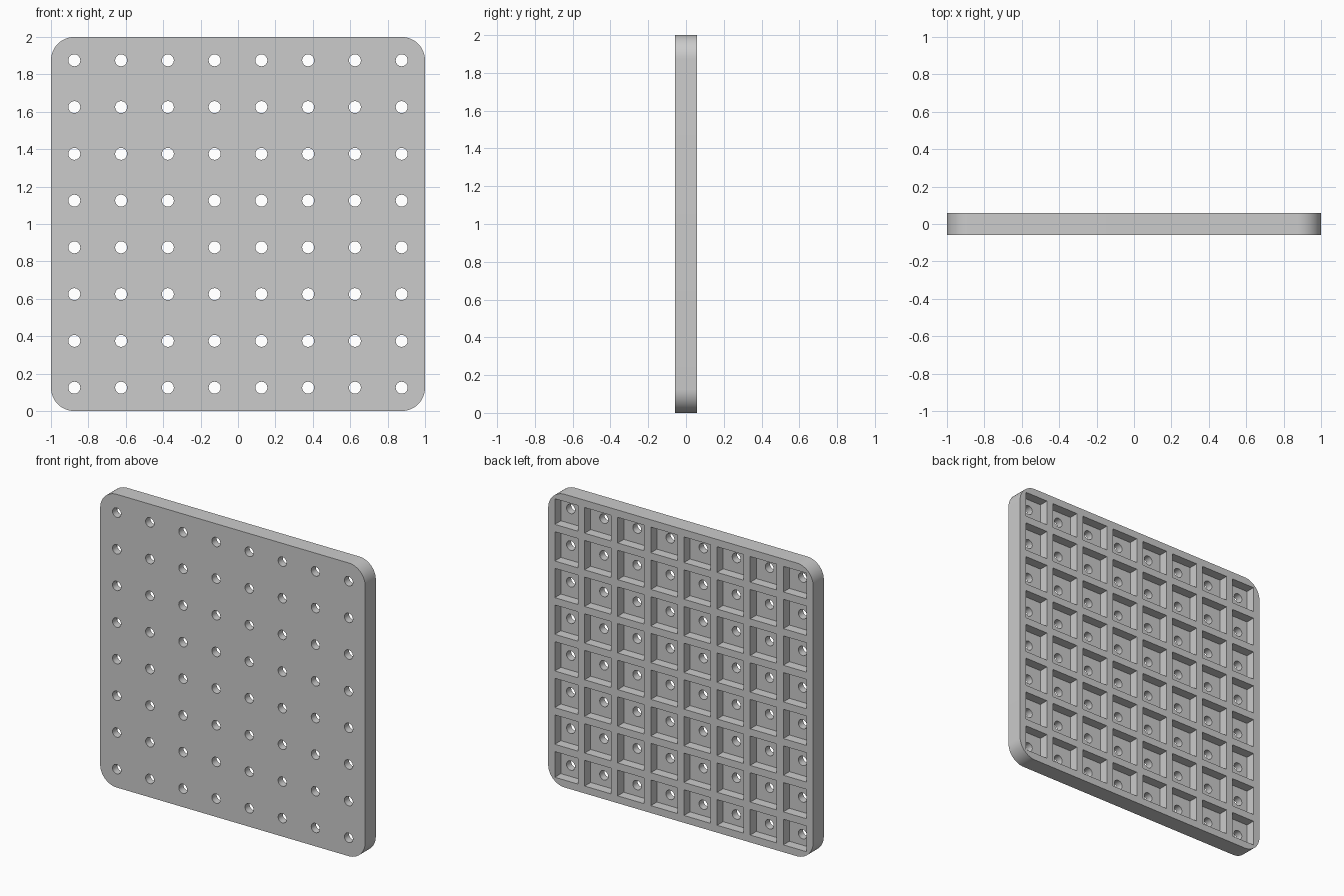
import bpy
import bmesh
from math import cos, sin, pi, radians
from mathutils import Matrix, Vector

cube = bpy.data.objects.get("Cube")
if cube:
    bpy.data.objects.remove(cube, do_unlink=True)

HALF_T = 0.0575      # half board thickness
CORNER = 0.125       # outer corner radius
CELLS = 8
PITCH = 2 / CELLS
RIB = 0.05           # rib and rim width
FLOOR_Y = -0.0075    # pocket floor
HOLE_R = 0.032

grey = bpy.data.materials.new("grey")
grey.use_nodes = True
colour = (0.6, 0.6, 0.6, 1)
grey.diffuse_color = colour
grey.node_tree.nodes["Principled BSDF"].inputs["Base Color"].default_value = colour


def make_object(name, bm):
    bmesh.ops.recalc_face_normals(bm, faces=bm.faces)
    mesh = bpy.data.meshes.new(name)
    bm.to_mesh(mesh)
    bm.free()
    mesh.materials.append(grey)
    obj = bpy.data.objects.new(name, mesh)
    bpy.context.collection.objects.link(obj)
    return obj


def cut(target, cutter):
    mod = target.modifiers.new(cutter.name, 'BOOLEAN')
    mod.operation = 'DIFFERENCE'
    mod.solver = 'EXACT'
    mod.object = cutter
    bpy.context.view_layer.objects.active = target
    bpy.ops.object.modifier_apply(modifier=mod.name)
    bpy.data.objects.remove(cutter, do_unlink=True)


# Rounded square board
bm = bmesh.new()
steps = 12
outline = []
for k, (sx, sz) in enumerate([(1, 1), (-1, 1), (-1, -1), (1, -1)]):
    for i in range(steps + 1):
        a = (k + i / steps) * pi / 2
        outline.append(bm.verts.new((sx * (1 - CORNER) + CORNER * cos(a), -HALF_T,
                                     1 + sz * (1 - CORNER) + CORNER * sin(a))))
face = bm.faces.new(outline)
extruded = bmesh.ops.extrude_face_region(bm, geom=[face])["geom"]
bmesh.ops.translate(bm, vec=(0, 2 * HALF_T, 0),
                    verts=[v for v in extruded if isinstance(v, bmesh.types.BMVert)])
board = make_object("pegboard", bm)


def span(i):
    """Clear interval of a cell between its ribs, kept inside the rim."""
    lo = max(-1 + i * PITCH + RIB / 2, -1 + RIB)
    hi = min(-1 + (i + 1) * PITCH - RIB / 2, 1 - RIB)
    return (lo + hi) / 2, hi - lo


# Square pockets in the back, round holes through the front
pockets, holes = bmesh.new(), bmesh.new()
for i in range(CELLS):
    for j in range(CELLS):
        (cx, w), (cz, h) = span(i), span(j)
        depth = 0.2
        place = Matrix.Translation((cx, FLOOR_Y + depth / 2, 1 + cz))
        bmesh.ops.create_cube(pockets, size=1,
                              matrix=place @ Matrix.Diagonal((w, depth, h, 1)))
        centre = Vector(((i + 0.5) * PITCH - 1, 0, (j + 0.5) * PITCH))
        bmesh.ops.create_cone(holes, cap_ends=True, segments=24, radius1=HOLE_R,
                              radius2=HOLE_R, depth=0.4,
                              matrix=Matrix.Translation(centre) @ Matrix.Rotation(pi / 2, 4, 'X'))
cut(board, make_object("pocket_cutter", pockets))
cut(board, make_object("hole_cutter", holes))

# Smooth rounded walls, sharp edges
bpy.ops.object.select_all(action='DESELECT')
board.select_set(True)
bpy.context.view_layer.objects.active = board
bpy.ops.object.shade_smooth_by_angle(angle=radians(30))
